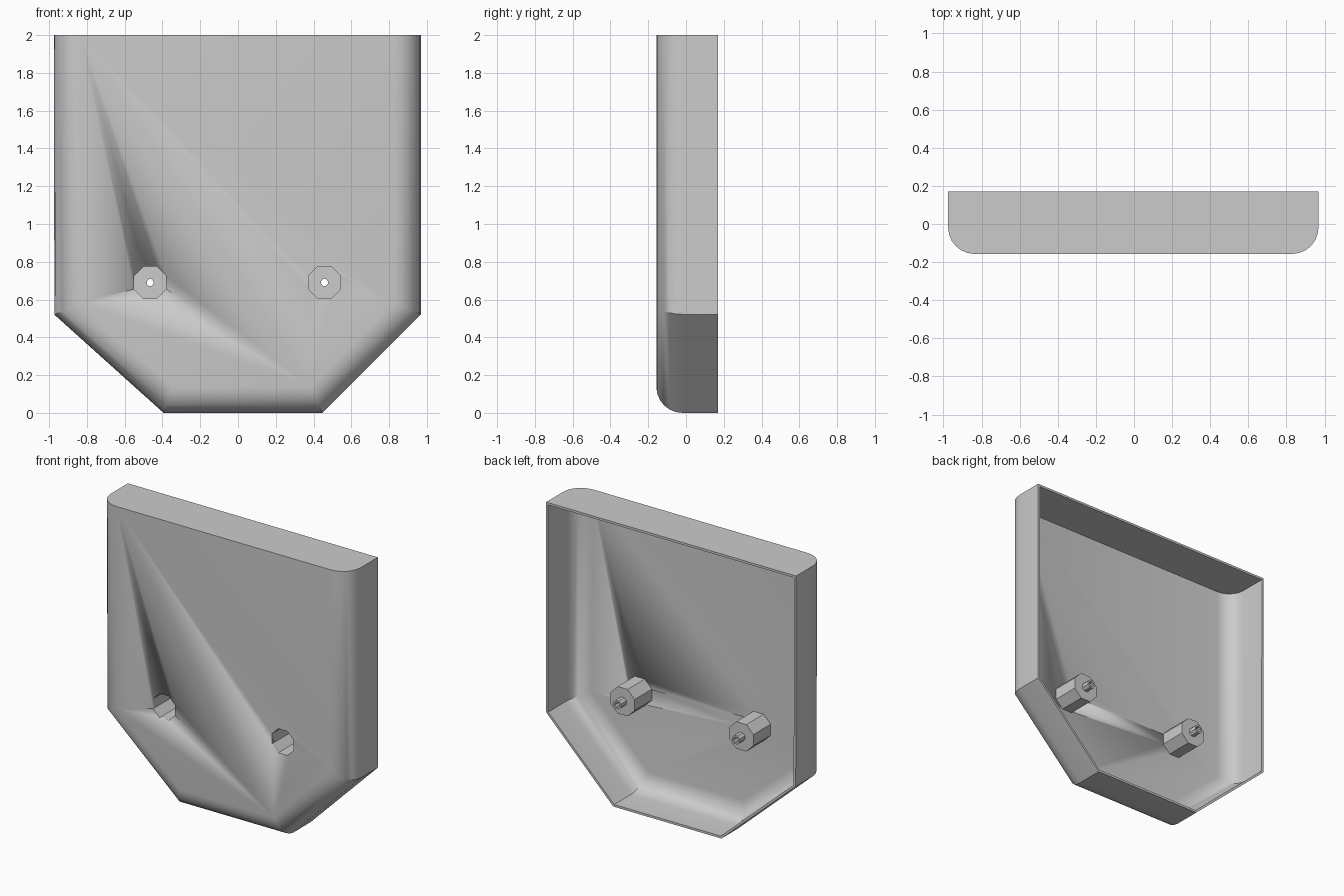
import bpy, bmesh, math
from mathutils import Vector

if "Cube" in bpy.data.objects:
    bpy.data.objects.remove(bpy.data.objects["Cube"])

# Shield outline (x, z), counter-clockwise seen from the front
OUTLINE = [(-0.975, 2.0), (-0.972, 0.52), (-0.394, 0.0),
           (0.446, 0.0), (0.968, 0.522), (0.968, 2.0)]
FRONT, BACK = -0.157, 0.17      # depth range
R, T = 0.138, 0.016             # front edge radius, wall thickness
STEPS = 6


def inset(d, top):
    """Move every outline edge inwards by d; the top edge by its own amount."""
    pts = [Vector(p) for p in OUTLINE]
    n = len(pts)
    lines = []
    for i in range(n):
        a, b = pts[i], pts[(i + 1) % n]
        u = (b - a).normalized()
        off = top if i == n - 1 else d
        lines.append((a + Vector((-u.y, u.x)) * off, u))
    out = []
    for i in range(n):
        (p, u), (q, v) = lines[i - 1], lines[i]
        s = (q - p).cross(v) / u.cross(v)
        out.append(p + u * s)
    return out


def finish(name, bm, angle=30):
    bmesh.ops.recalc_face_normals(bm, faces=bm.faces)
    mesh = bpy.data.meshes.new(name)
    bm.to_mesh(mesh)
    bm.free()
    ob = bpy.data.objects.new(name, mesh)
    bpy.context.collection.objects.link(ob)
    bpy.ops.object.select_all(action='DESELECT')
    ob.select_set(True)
    bpy.context.view_layer.objects.active = ob
    bpy.ops.object.shade_smooth_by_angle(angle=math.radians(angle))
    return ob


def bridge(bm, a, b):
    n = len(a)
    for i in range(n):
        j = (i + 1) % n
        bm.faces.new((a[i], a[j], b[j], b[i]))


# Shell: open-backed tray with rounded side and bottom edges, square top
def make_shell():
    bm = bmesh.new()

    def wall(r, t):
        spec = [(t, BACK)]
        for k in range(STEPS + 1):
            a = math.pi / 2 * k / STEPS
            spec.append((R - r * math.cos(a), FRONT + R - r * math.sin(a)))
        rings = [[bm.verts.new((p.x, y, p.y)) for p in inset(d, t)]
                 for d, y in spec]
        for a, b in zip(rings, rings[1:]):
            bridge(bm, a, b)
        bm.faces.new(rings[-1])
        return rings[0]

    bridge(bm, wall(R, 0.0), wall(R - T, T))
    return finish("shell", bm)


# Lathe a closed (radius, y) profile around the y axis
def lathe(name, x, z, profile, sides=8):
    bm = bmesh.new()
    rings = []
    for r, y in profile:
        rings.append([bm.verts.new((x + r * math.cos(2 * math.pi * (i + .5) / sides), y,
                                    z + r * math.sin(2 * math.pi * (i + .5) / sides)))
                      for i in range(sides)])
    for a, b in zip(rings, rings[1:] + rings[:1]):
        bridge(bm, a, b)
    return finish(name, bm)


# Plain prism used to cut the screw openings
def cutter(x, z, r, sides=8):
    bm = bmesh.new()
    ends = [[bm.verts.new((x + r * math.cos(2 * math.pi * (i + .5) / sides), y,
                           z + r * math.sin(2 * math.pi * (i + .5) / sides)))
             for i in range(sides)] for y in (-0.3, -0.05)]
    bridge(bm, *ends)
    for e in ends:
        bm.faces.new(e)
    return finish("hole_cutter", bm)


shell = make_shell()

# Recessed screw cup with a small hollow pin behind it
CUP = [(0.092, FRONT + 0.008), (0.102, FRONT + 0.008), (0.102, 0.05), (0.032, 0.05),
       (0.032, 0.11), (0.019, 0.11), (0.019, 0.035), (0.092, 0.035)]

for side, x in (("left", -0.465), ("right", 0.458)):
    hole = cutter(x, 0.69, 0.092)
    hole.hide_render = True
    mod = shell.modifiers.new("hole", 'BOOLEAN')
    mod.operation = 'DIFFERENCE'
    mod.solver = 'EXACT'
    mod.object = hole
    bpy.context.view_layer.objects.active = shell
    bpy.ops.object.modifier_apply(modifier=mod.name)
    bpy.data.objects.remove(hole)
    lathe("screw_cup_" + side, x, 0.69, CUP)
